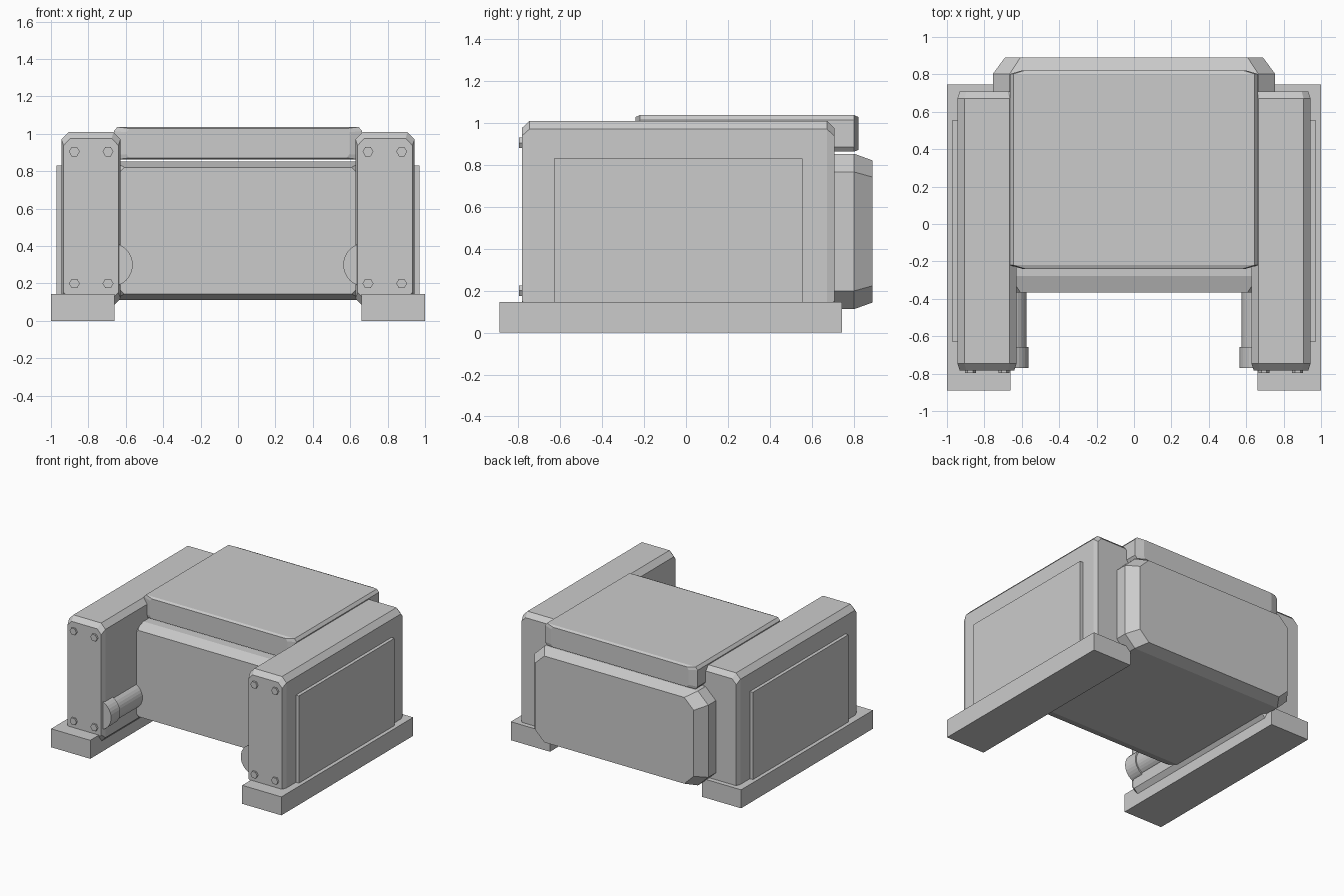
import bpy, bmesh, math
from mathutils import Matrix, Vector

if "Cube" in bpy.data.objects:
    bpy.data.objects.remove(bpy.data.objects["Cube"])

grey = bpy.data.materials.new("plain_grey")
grey.diffuse_color = (0.6, 0.6, 0.6, 1)
grey.use_nodes = True
grey.node_tree.nodes["Principled BSDF"].inputs["Base Color"].default_value = grey.diffuse_color


def finish(name, bm):
    bmesh.ops.recalc_face_normals(bm, faces=bm.faces[:])
    me = bpy.data.meshes.new(name)
    bm.to_mesh(me)
    bm.free()
    me.materials.append(grey)
    ob = bpy.data.objects.new(name, me)
    bpy.context.collection.objects.link(ob)
    return ob


def box(name, lo, hi):
    bm = bmesh.new()
    lo, hi = Vector(lo), Vector(hi)
    m = Matrix.Translation((lo + hi) / 2) @ Matrix.Diagonal((*(hi - lo), 1))
    bmesh.ops.create_cube(bm, size=1, matrix=m)
    return finish(name, bm)


def chamfered_block(name, cx, hx, z0, z1, cut_x, cut_z, y0, y1, depth, taper):
    """Octagonal xz section run along y, with both ends drawn in by a scale."""
    cz, hz = (z0 + z1) / 2, (z1 - z0) / 2
    a, b = hx - cut_x, hz - cut_z
    section = [(hx, b), (a, hz), (-a, hz), (-hx, b),
               (-hx, -b), (-a, -hz), (a, -hz), (hx, -b)]
    bm = bmesh.new()
    rings = []
    for y, s in ((y0, taper), (y0 + depth, 1), (y1 - depth, 1), (y1, taper)):
        rings.append([bm.verts.new((cx + x * s, y, cz + z * s)) for x, z in section])
    for r, q in zip(rings, rings[1:]):
        for i in range(8):
            j = (i + 1) % 8
            bm.faces.new((r[i], r[j], q[j], q[i]))
    bm.faces.new(rings[0])
    bm.faces.new(rings[-1])
    return finish(name, bm)


def rod(name, x, z, radius, y0, y1, sides):
    bm = bmesh.new()
    m = Matrix.Translation((x, (y0 + y1) / 2, z)) @ Matrix.Rotation(math.pi / 2, 4, 'X')
    if sides == 6:  # hexagon points to the left and right
        first = bmesh.ops.create_cone(bm, cap_ends=True, segments=6, radius1=radius,
                                      radius2=radius, depth=y1 - y0)
        if max(v.co.x for v in first["verts"]) < radius * 0.95:
            m = m @ Matrix.Rotation(math.pi / 6, 4, 'Z')
        bm.transform(m)
    else:
        bmesh.ops.create_cone(bm, cap_ends=True, segments=sides, radius1=radius,
                              radius2=radius, depth=y1 - y0, matrix=m)
    return finish(name, bm)


# central body and the lid floating just above it
chamfered_block("central_body", 0, 0.755, 0.112, 0.853, 0.09, 0.087, -0.365, 0.89, 0.088, 0.914)
chamfered_block("top_lid", 0, 0.663, 0.863, 1.037, 0.018, 0.022, -0.24, 0.822, 0.02, 0.9)

# matching left and right sides
for s, side in ((-1, "left"), (1, "right")):
    # foot rail and upright side block
    box(f"{side}_foot", (min(s * 0.66, s), -0.89, 0), (max(s * 0.66, s), 0.745, 0.145))
    chamfered_block(f"{side}_side_block", s * 0.786, 0.158, 0.08, 1.01, 0.038, 0.04,
                    -0.783, 0.708, 0.036, 0.925)
    # raised outer panel
    box(f"{side}_side_panel", (min(s * 0.92, s * 0.97), -0.63, 0.13),
        (max(s * 0.92, s * 0.97), 0.555, 0.83))
    # piston rod and its cap
    rod(f"{side}_piston_rod", s * 0.68, 0.3, 0.106, -0.66, -0.3, 32)
    rod(f"{side}_piston_cap", s * 0.68, 0.3, 0.117, -0.77, -0.657, 32)
    # front bolts
    for x in (0.695, 0.875):
        for z in (0.2, 0.905):
            rod(f"{side}_bolt", s * x, z, 0.029, -0.797, -0.77, 6)
